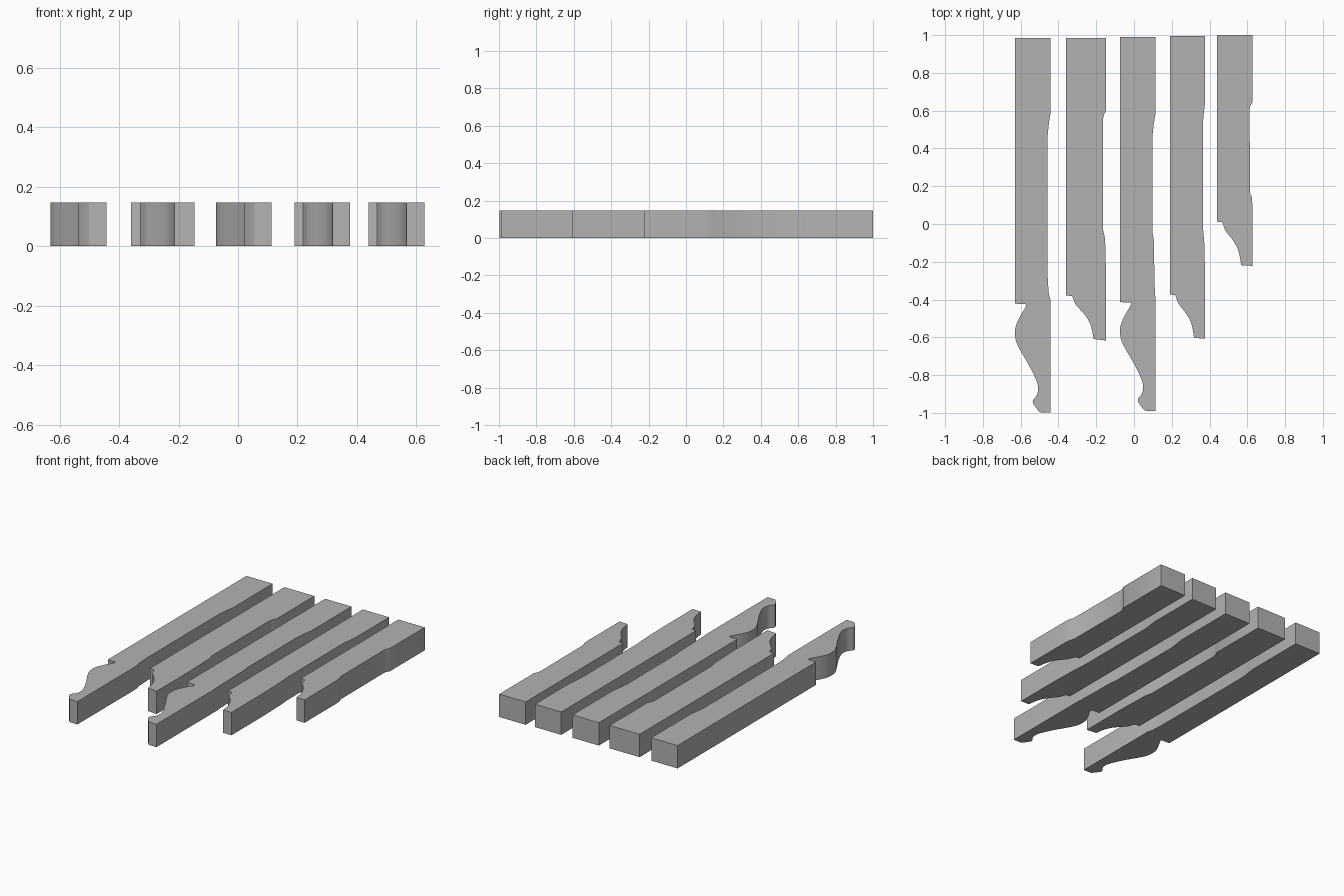
import bpy, bmesh
from mathutils import Vector

if "Cube" in bpy.data.objects:
    bpy.data.objects.remove(bpy.data.objects["Cube"])

HEIGHT = 0.147

grey = bpy.data.materials.new("plain grey")
grey.diffuse_color = (0.45, 0.45, 0.45, 1)
grey.use_nodes = True
grey.node_tree.nodes["Principled BSDF"].inputs["Base Color"].default_value = grey.diffuse_color

# Scroll outlines, relative to the corner where the straight left edge ends
LONG_SCROLL = [(.05, -.001), (.058, -.013), (.026, -.069), (.005, -.116), (0, -.153),
               (.005, -.196), (.026, -.243), (.069, -.317), (.106, -.39), (.122, -.439),
               (.117, -.481), (.095, -.513), (.10, -.534), (.127, -.57), (.143, -.575)]
SHORT_SCROLL = [(.028, -.004), (.034, -.018), (.042, -.042), (.058, -.066), (.08, -.093),
                (.102, -.127), (.115, -.16), (.122, -.19), (.128, -.231)]


def smooth(points, steps=4):
    """Catmull-Rom curve through the points."""
    p = [Vector(q) for q in points]
    p = [p[0]] + p + [p[-1]]
    out = []
    for a, b, c, d in zip(p, p[1:], p[2:], p[3:]):
        for i in range(steps):
            t = i / steps
            out.append(0.5 * (2 * b + (c - a) * t + (2 * a - 5 * b + 4 * c - d) * t * t
                              + (3 * b - a - 3 * c + d) * t ** 3))
    return out + [p[-1]]


def beam(name, left, right, back, corner, front, scroll, relief):
    """Extruded beam: scrolled front end, shallow relief cut on the right edge.
    relief lists (inset, y) from front to back."""
    outline = [Vector((left, back)), Vector((left, corner))]
    outline += [Vector((left + x, corner + y)) for x, y in smooth(scroll)]
    outline += [Vector((right, front))]
    outline += [Vector((right - d, y)) for d, y in relief]
    outline += [Vector((right, back))]
    bm = bmesh.new()
    base = bm.faces.new([bm.verts.new((p.x, p.y, 0)) for p in outline])
    top = bmesh.ops.extrude_face_region(bm, geom=[base])["geom"]
    bmesh.ops.translate(bm, vec=(0, 0, HEIGHT),
                        verts=[v for v in top if isinstance(v, bmesh.types.BMVert)])
    bmesh.ops.recalc_face_normals(bm, faces=bm.faces)
    mesh = bpy.data.meshes.new(name)
    bm.to_mesh(mesh)
    bm.free()
    mesh.materials.append(grey)
    ob = bpy.data.objects.new(name, mesh)
    bpy.context.collection.objects.link(ob)
    bpy.ops.object.select_all(action='DESELECT')
    ob.select_set(True)
    bpy.context.view_layer.objects.active = ob
    bpy.ops.object.shade_smooth_by_angle(angle=0.6)


# Two long scrolled beams
beam("long_beam_outer", -.63, -.443, .985, -.422, -.998, LONG_SCROLL,
     [(0, -.40), (.009, -.365), (.014, -.28), (.015, .46), (.008, .53), (0, .58)])
beam("long_beam_middle", -.074, .113, .99, -.414, -.99, LONG_SCROLL,
     [(0, -.39), (.004, -.32), (.008, -.09), (.014, -.05), (.016, .46), (.008, .53), (0, .58)])

# Three shorter beams
beam("short_beam_wide", -.36, -.147, .985, -.378, -.617,
     [(x * 1.14, y) for x, y in SHORT_SCROLL],
     [(0, -.30), (.006, -.08), (.017, -.03), (.018, .55), (.012, .58), (0, .60), (0, .9)])
beam("short_beam", .19, .377, .995, -.373, -.606, SHORT_SCROLL,
     [(0, -.29), (.005, -.10), (.011, -.03), (.012, .54), (.007, .59), (0, .65)])
beam("shortest_beam", .439, .627, 1.0, .013, -.222, SHORT_SCROLL,
     [(0, .10), (.004, .145), (.013, .165), (.015, .61), (.012, .625), (0, .645)])
